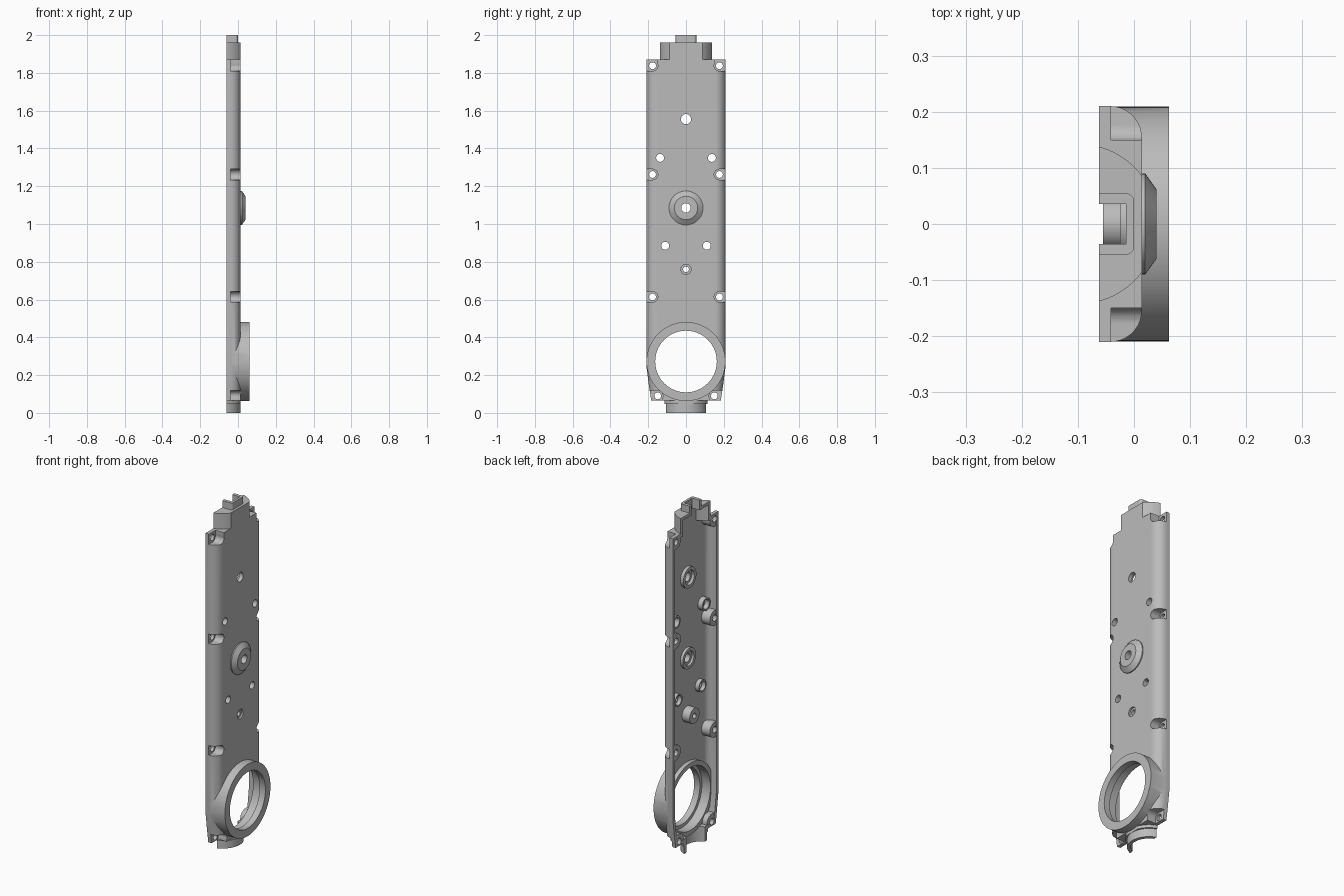
import bpy, bmesh, math
from math import sin, cos, pi, sqrt

cube = bpy.data.objects.get("Cube")
if cube:
    bpy.data.objects.remove(cube, do_unlink=True)

BACK, FACE, WALL = -0.062, 0.014, 0.02   # open rim, flat face, wall thickness
HALF, TOP = 0.21, 1.87
RING_Z = 0.272

grey = bpy.data.materials.new("plain grey")
grey.use_nodes = True
COLOUR = (0.5, 0.5, 0.5, 1)
grey.diffuse_color = COLOUR
grey.node_tree.nodes["Principled BSDF"].inputs["Base Color"].default_value = COLOUR


def loft(name, sections):
    """Closed solid through matching rings of 3D points."""
    bm = bmesh.new()
    rings = [[bm.verts.new(p) for p in s] for s in sections]
    n = len(rings[0])
    for lo, hi in zip(rings, rings[1:]):
        for i in range(n):
            j = (i + 1) % n
            bm.faces.new((lo[i], lo[j], hi[j], hi[i]))
    bm.faces.new(rings[0])
    bm.faces.new(rings[-1])
    bmesh.ops.recalc_face_normals(bm, faces=bm.faces)
    mesh = bpy.data.meshes.new(name)
    bm.to_mesh(mesh)
    bm.free()
    mesh.materials.append(grey)
    ob = bpy.data.objects.new(name, mesh)
    bpy.context.collection.objects.link(ob)
    return ob


def along_z(name, pts, z0, z1):
    return loft(name, [[(x, y, z) for x, y in pts] for z in (z0, z1)])


def along_x(name, pts, x0, x1):
    return loft(name, [[(x, y, z) for y, z in pts] for x in (x0, x1)])


def disc(name, y, z, stations, n=48):
    """Turned solid about an x axis; stations are (x, radius)."""
    return loft(name, [[(x, y + r * cos(2 * pi * i / n), z + r * sin(2 * pi * i / n))
                        for i in range(n)] for x, r in stations])


def box(name, x0, x1, y0, y1, z0, z1):
    return along_z(name, [(x0, y0), (x1, y0), (x1, y1), (x0, y1)], z0, z1)


def combine(ob, tool, op):
    tool.hide_render = True
    mod = ob.modifiers.new(op, 'BOOLEAN')
    mod.operation, mod.solver, mod.object = op, 'EXACT', tool
    bpy.context.view_layer.objects.active = ob
    bpy.ops.object.modifier_apply(modifier=mod.name)
    bpy.data.objects.remove(tool, do_unlink=True)


def add(ob, tool):
    combine(ob, tool, 'UNION')


def cut(ob, tool):
    combine(ob, tool, 'DIFFERENCE')


def tray(half, back, face, r, n=10):
    """Half-shell section with rounded front corners."""
    side = [(face - r + r * sin(pi / 2 * i / n), half - r + r * cos(pi / 2 * i / n))
            for i in range(n + 1)]
    right = [(back, half)] + side
    return right + [(x, -y) for x, y in reversed(right)]


def arc_section(r, back, face, n=32):
    """Circle about x = -0.1, clipped flat at the back and at the face."""
    a0 = math.acos(min(1, (back + 0.1) / r))
    a1 = math.acos(min(1, (face + 0.1) / r))
    half = [a0 + (a1 - a0) * i / n for i in range(n + 1)]
    pts = [(-0.1 + r * cos(a), r * sin(a)) for a in half]
    if a1 < 1e-4:
        pts.pop()
    return pts + [(x, -y) for x, y in reversed(pts)]


def slot(name, side, y, z, r, x0, x1, n=16):
    """Round-ended slot running out past the side edge."""
    pts = [(side * 0.3, z - r)]
    pts += [(side * (y - r * sin(pi * i / n)), z - r * cos(pi * i / n)) for i in range(n + 1)]
    pts += [(side * 0.3, z + r)]
    return along_x(name, pts, x0, x1)


# Outer form: long tray narrowing at the bottom, neck, tab and spout
def body(name, inset, back, z0, z1):
    stations = [(z0, 0.184), (0.15, 0.197), (0.25, HALF), (z1, HALF)]
    return loft(name, [[(x, y, z) for x, y in
                        tray(w - inset, back, FACE - inset, 0.056 - inset)] for z, w in stations])


shell = body("housing_shell", 0, BACK, 0.065, TOP)
add(shell, along_z("neck", arc_section(0.143, BACK, FACE), 1.8, 1.96))
add(shell, along_z("tab", tray(0.055, BACK, 0.0, 0.015), 1.9, 2.0))
add(shell, along_z("spout", arc_section(0.112, BACK, FACE), 0.0, 0.1))
add(shell, along_z("spout_collar", arc_section(0.121, BACK, FACE - 0.001), 0.048, 0.09))
add(shell, disc("lens_ring", 0, RING_Z, [(-0.045, 0.209), (0.062, 0.209)], 96))
add(shell, disc("centre_boss", 0, 1.085, [(-0.001, 0.09), (0.02, 0.09), (0.04, 0.062)]))

# Cavity, with room left for inner bosses, ring wall and screw housings
cavity = body("cavity", WALL, -0.2, 0.085, TOP - WALL)
add(cavity, along_z("neck_cavity", arc_section(0.123, -0.099, FACE - WALL - 0.001), 1.8, 1.942))
add(cavity, along_z("spout_cavity", arc_section(0.093, -0.099, FACE - WALL - 0.001), -0.1, 0.12))

# y, z, hole radius, boss radius, boss back, counterbore radius
BOSSES = [(0, 1.555, 0.027, 0.06, -0.025, 0.042), (0, 1.085, 0.025, 0.06, -0.022, 0.042),
          (0, 0.76, 0.015, 0.045, -0.055, 0)]
for s in (-1, 1):
    BOSSES += [(s * 0.137, 1.35, 0.021, 0.037, -0.035, 0.027),
               (s * 0.11, 0.885, 0.021, 0.035, -0.03, 0.027)]
SCREWS = [(0.177, 1.838), (0.177, 1.262), (0.177, 0.614), (0.15, 0.09)]

for y, z, hole, r, back, bore in BOSSES:
    cut(cavity, disc("boss", y, z, [(back, r), (0.1, r)]))
cut(cavity, disc("ring_wall", 0, RING_Z, [(-0.03, 0.2085), (0.1, 0.2085)], 96))
for s in (-1, 1):
    for y, z in SCREWS:
        cut(cavity, slot("housing", s, y, z, 0.044, BACK + 0.002, 0.1))
cut(shell, cavity)

# Channel through the tab
cut(shell, box("tab_channel", -0.2, -0.014, -0.036, 0.036, 1.9, 2.1))

# Ring bore with a wider step at the back
cut(shell, disc("bore", 0, RING_Z, [(-0.2, 0.163), (0.2, 0.163)], 96))
cut(shell, disc("bore_step", 0, RING_Z, [(-0.2, 0.182), (0.025, 0.182)], 96))

# Through holes and counterbores
for y, z, hole, r, back, bore in BOSSES:
    cut(shell, disc("hole", y, z, [(-0.2, hole), (0.2, hole)], 24))
    if bore:
        cut(shell, disc("counterbore", y, z, [(-0.2, bore), (-0.008, bore)], 32))
cut(shell, disc("countersink", 0, 0.76, [(0.004, 0.027), (0.1, 0.027)], 24))

# Screw notches along both edges, open at the four corners
for s in (-1, 1):
    for y, z in SCREWS:
        cut(shell, slot("notch", s, y, z, 0.028, -0.041, 0.0135 + 0.01))
        cut(shell, disc("screw_hole", s * y, z, [(-0.2, 0.018), (0, 0.018)], 24))
    ys = sorted((s * 0.15, s * 0.3))
    cut(shell, box("corner", -0.041, 0.1, *ys, 1.835, 1.9))
    ys = sorted((s * 0.1235, s * 0.3))
    cut(shell, box("corner", -0.041, 0.0235, *ys, 0.03, 0.092))

bpy.ops.object.select_all(action='DESELECT')
shell.select_set(True)
bpy.context.view_layer.objects.active = shell
bpy.ops.object.shade_smooth_by_angle(angle=math.radians(30))
